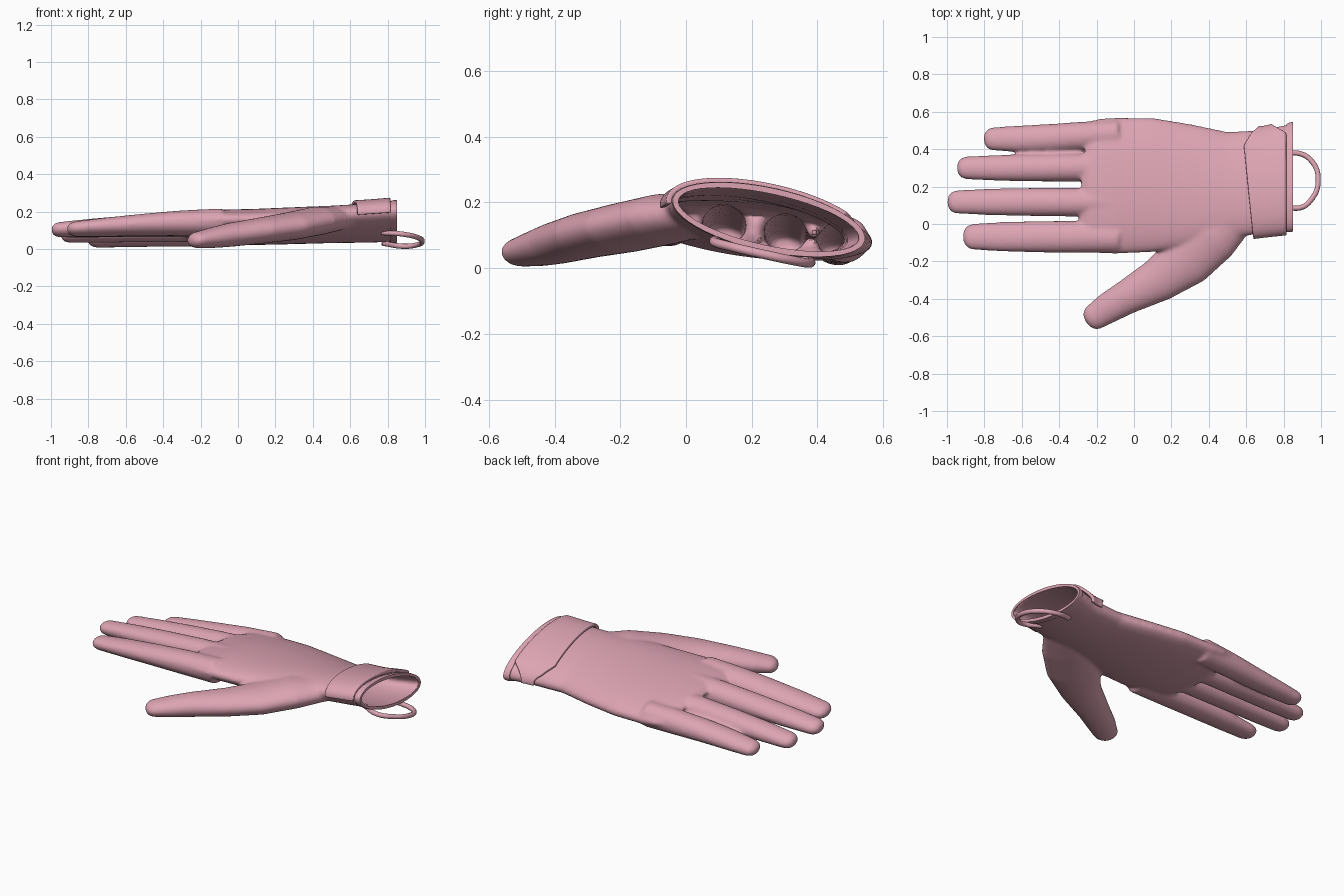
import bpy, bmesh, math
from mathutils import Vector

if "Cube" in bpy.data.objects:
    bpy.data.objects.remove(bpy.data.objects["Cube"])

pink = bpy.data.materials.new("pink_leather")
pink.diffuse_color = (0.72, 0.37, 0.45, 1)
pink.use_nodes = True
pink.node_tree.nodes["Principled BSDF"].inputs["Base Color"].default_value = pink.diffuse_color

def make(name, verts, faces):
    me = bpy.data.meshes.new(name)
    me.from_pydata(verts, [], faces)
    bm = bmesh.new()
    bm.from_mesh(me)
    bmesh.ops.recalc_face_normals(bm, faces=bm.faces)
    bm.to_mesh(me)
    bm.free()
    ob = bpy.data.objects.new(name, me)
    bpy.context.collection.objects.link(ob)
    me.materials.append(pink)
    return ob

def loft(name, rings, closed=False):
    n, m = len(rings[0]), len(rings)
    verts = [p for r in rings for p in r]
    faces = []
    for i in range(m if closed else m - 1):
        a, b = i * n, ((i + 1) % m) * n
        faces += [(a + j, a + (j + 1) % n, b + (j + 1) % n, b + j) for j in range(n)]
    if not closed:
        faces += [tuple(range(n))[::-1], tuple(range((m - 1) * n, m * n))]
    return make(name, verts, faces)

def interp(table, t):
    # linear lookup in a table sorted by its first column
    if t <= table[0][0]:
        return table[0][1:]
    for a, b in zip(table, table[1:]):
        if t <= b[0]:
            f = (t - a[0]) / (b[0] - a[0])
            return tuple(p + (q - p) * f for p, q in zip(a[1:], b[1:]))
    return table[-1][1:]

# Hand body: x, thumb-side y, little-finger-side y, their z, half thickness
PALM = [(-.29, -.145, .555, .15, .085, .045), (-.24, -.155, .565, .155, .08, .072),
        (-.1, -.16, .57, .16, .075, .083), (.1, -.15, .568, .162, .075, .087),
        (.3, -.12, .535, .175, .075, .086), (.5, -.075, .492, .187, .077, .085),
        (.7, -.05, .503, .20, .078, .087), (.84, -.035, .537, .21, .085, .09),
        (.9, -.03, .545, .21, .085, .09)]

def body_point(x, ang, off=0.0):
    y0, y1, z0, z1, h = interp(PALM, x)
    c = Vector((x, (y0 + y1) / 2, (z0 + z1) / 2))
    s = Vector((0, y1 - y0, z1 - z0)) / 2
    n = Vector((0, -s.z, s.y)).normalized()
    p = c + s * (1 + off / s.length) * math.cos(ang) + n * (h + off) * math.sin(ang)
    if x < -.2:
        p.x += .25 * max(0, p.y - .3)
    return p

N = 48
ANG = [2 * math.pi * i / N for i in range(N)]
parts = [loft("palm", [[body_point(r[0], a) for a in ANG] for r in PALM])]

def digit(name, path, slope):
    # path rows: x, y, z, half width, half thickness; domed at the last row
    pts = [(Vector(r[:3]), r[3], r[4]) for r in path]
    d = (pts[-1][0] - pts[-2][0]).normalized()
    end, w, h = pts[-1]
    for k in range(1, 6):
        t = math.radians(k * 16)
        pts.append((end + d * w * .85 * math.sin(t), w * math.cos(t) ** .8, h * math.cos(t) ** .8))
    rings = []
    for i, (c, w, h) in enumerate(pts):
        t = pts[min(i + 1, len(pts) - 1)][0] - pts[max(i - 1, 0)][0]
        s = Vector((t.y, -t.x, 0)).normalized()
        s.z = slope * s.y
        s.normalize()
        n = s.cross(t).normalized()
        rings.append([c + s * w * math.cos(a) + n * h * math.sin(a) for a in ANG])
    return loft(name, rings)

# Four fingers: y at root, y at tip, tip x, root z, tip z, half width
for name, yr, yt, xt, zr, zt, w in [
        ("index_finger", -.07, -.068, -.91, .145, .108, .086),
        ("middle_finger", .115, .118, -1.0, .137, .104, .077),
        ("ring_finger", .303, .300, -.95, .112, .075, .075),
        ("little_finger", .482, .455, -.805, .088, .05, .077)]:
    x0, x1 = -.08, xt + .055
    rows = []
    for f, ws, h in [(0, .98, .072), (.3, 1, .067), (.55, .98, .059), (.8, .93, .05), (1, .82, .041)]:
        rows.append((x0 + (x1 - x0) * f, yr + (yt - yr) * min(1, f * 1.5),
                     zr + (zt - zr) * f ** 1.4, w * ws, h))
    parts.append(digit(name, rows, -.17))

# Thumb
parts.append(digit("thumb", [(.56, .06, .165, .11, .06), (.42, -.06, .15, .15, .077),
                             (.28, -.19, .122, .148, .075), (.13, -.3, .1, .118, .07),
                             (-.04, -.392, .076, .092, .064), (-.14, -.45, .06, .083, .055),
                             (-.205, -.493, .05, .072, .046)], -.02))

# Fuse everything into one smooth skin
bpy.ops.object.select_all(action='DESELECT')
for p in parts:
    p.select_set(True)
bpy.context.view_layer.objects.active = parts[0]
bpy.ops.object.join()
glove = bpy.context.object
glove.name = "glove_body"
rm = glove.modifiers.new("fuse", 'REMESH')
rm.mode = 'VOXEL'
rm.voxel_size = .01
sm = glove.modifiers.new("soften", 'SMOOTH')
sm.factor = .5
sm.iterations = 10
skin = bpy.data.meshes.new_from_object(glove.evaluated_get(bpy.context.evaluated_depsgraph_get()))
glove.modifiers.clear()

# Open the wrist and give the skin a thickness
bm = bmesh.new()
bm.from_mesh(skin)
bmesh.ops.bisect_plane(bm, geom=bm.verts[:] + bm.edges[:] + bm.faces[:],
                       plane_co=(.845, 0, 0), plane_no=(1, 0, 0), clear_outer=True)
bm.to_mesh(skin)
bm.free()
glove.data = skin
if not skin.materials:
    skin.materials.append(pink)
so = glove.modifiers.new("thickness", 'SOLIDIFY')
so.thickness = .01
so.offset = -1

# Hem around the wrist opening
hem = loft("cuff_hem", [[body_point(x, a, o) for a in ANG] for x, o in
                        [(.815, -.006), (.815, .004), (.835, .008), (.85, .006), (.85, -.012)]], closed=True)

# Wrist strap with a pointed end, lying over the back of the hand
LEFT = [(-.06, .637), (.43, .588), (.49, .63), (.53, .69)]
RIGHT = [(-.06, .815), (.46, .815), (.53, .72)]
U, V = 40, 8
verts, faces = [], []
for i in range(U + 1):
    a = math.radians(188 - 190 * i / U)
    y = body_point(.7, a, .01).y
    l, r = interp(LEFT, y)[0], interp(RIGHT, y)[0]
    for j in range(V + 1):
        verts.append(body_point(l + (r - l) * j / V, a, .005))
for i in range(U):
    for j in range(V):
        k = i * (V + 1) + j
        faces.append((k, k + 1, k + V + 2, k + V + 1))
strap = make("wrist_strap", verts, faces)
if sum(p.normal.z for p in strap.data.polygons) < 0:
    strap.data.flip_normals()
so = strap.modifiers.new("thickness", 'SOLIDIFY')
so.thickness = .017
so.offset = 1
bv = strap.modifiers.new("soft_edge", 'BEVEL')
bv.width = .004
bv.segments = 2

# Hanging loop under the wrist
cu = bpy.data.curves.new("hanging_loop", 'CURVE')
cu.dimensions = '3D'
cu.bevel_depth = .014
cu.bevel_resolution = 3
cu.use_fill_caps = True
sp = cu.splines.new('BEZIER')
path = [(.77, .12, .088), (.88, .085, .08), (.955, .14, .064), (.985, .235, .042),
        (.955, .33, .022), (.88, .378, .015), (.77, .36, .032)]
sp.bezier_points.add(len(path) - 1)
for bp, co in zip(sp.bezier_points, path):
    bp.co = co
    bp.handle_left_type = bp.handle_right_type = 'AUTO'
sp.resolution_u = 6
cu.materials.append(pink)
loop = bpy.data.objects.new("hanging_loop", cu)
bpy.context.collection.objects.link(loop)

# Smooth shading with sharp rims
bpy.ops.object.select_all(action='DESELECT')
for ob in (glove, hem, strap):
    ob.select_set(True)
bpy.context.view_layer.objects.active = glove
bpy.ops.object.shade_smooth_by_angle(angle=math.radians(45))
